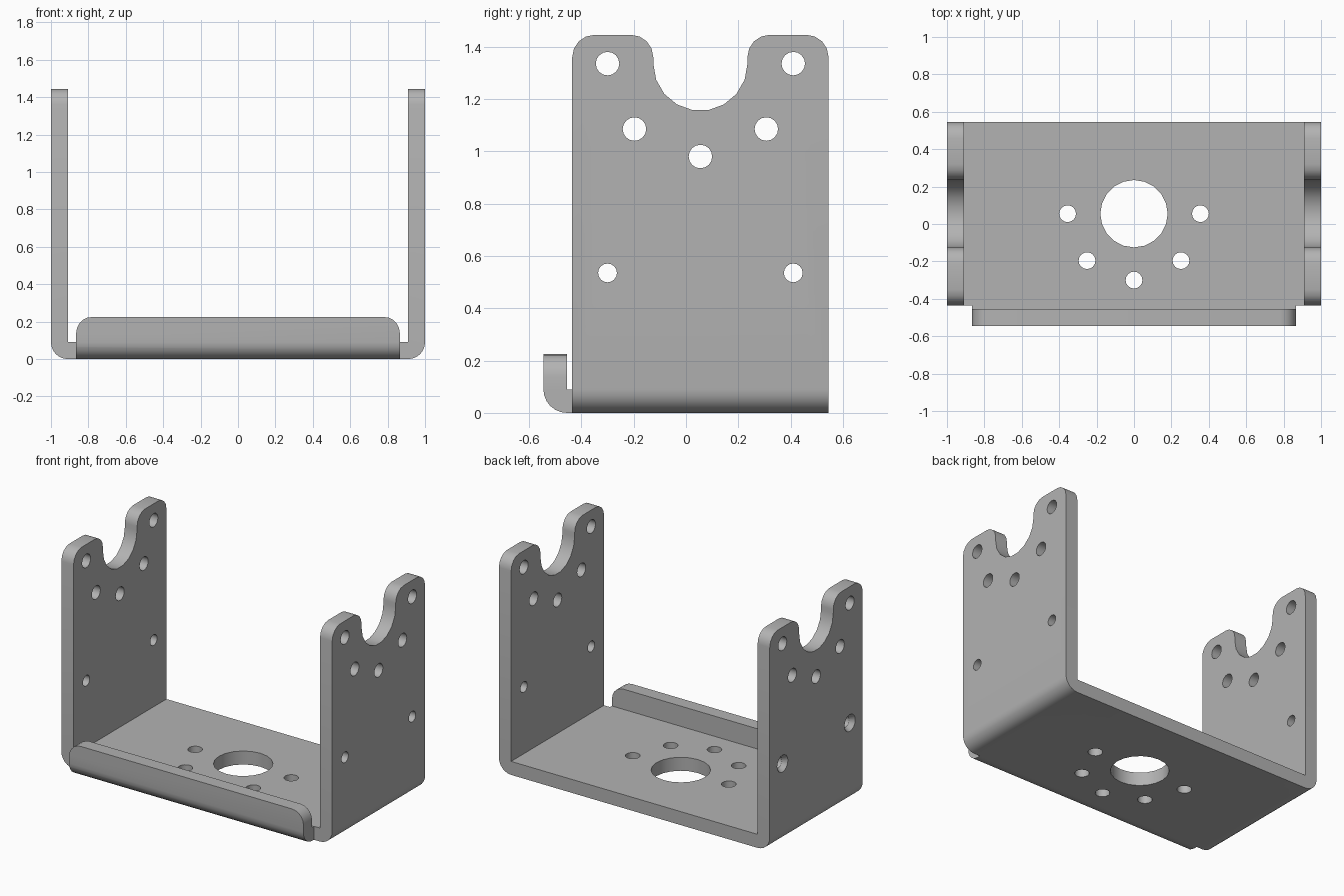
import bpy, bmesh
from math import sin, cos, pi

if "Cube" in bpy.data.objects:
    bpy.data.objects.remove(bpy.data.objects["Cube"])

steel = bpy.data.materials.new("plain grey steel")
steel.use_nodes = True
GREY = (0.45, 0.45, 0.45, 1)
steel.diffuse_color = GREY
steel.node_tree.nodes["Principled BSDF"].inputs["Base Color"].default_value = GREY

T = 0.09                      # sheet thickness and bend radius
FRONT, BACK, TOP = -0.435, 0.545, 1.445
MID = (FRONT + BACK) / 2


def arc(u, v, r, start, end, steps):
    """Points on an arc, angles in degrees."""
    angles = [(start + (end - start) * i / steps) * pi / 180 for i in range(steps + 1)]
    return [(u + r * cos(a), v + r * sin(a)) for a in angles]


def circle(u, v, r, sides):
    return arc(u, v, r, 0, 360, sides)[:-1]


def loft(name, axis, rings):
    """Solid through (position, outline) rings stacked along an axis."""
    place = {"x": lambda t, u, v: (t, u, v),
             "y": lambda t, u, v: (u, t, v),
             "z": lambda t, u, v: (u, v, t)}[axis]
    bm = bmesh.new()
    loops = [[bm.verts.new(place(t, u, v)) for u, v in outline] for t, outline in rings]
    bm.faces.new(loops[0])
    bm.faces.new(loops[-1])
    for low, high in zip(loops, loops[1:]):
        for i in range(len(low)):
            bm.faces.new((low[i - 1], low[i], high[i], high[i - 1]))
    bmesh.ops.recalc_face_normals(bm, faces=bm.faces)
    mesh = bpy.data.meshes.new(name)
    bm.to_mesh(mesh)
    bm.free()
    mesh.materials.append(steel)
    obj = bpy.data.objects.new(name, mesh)
    bpy.context.collection.objects.link(obj)
    return obj


def combine(target, tool, operation):
    """Apply a boolean and discard the tool."""
    mod = target.modifiers.new(operation, "BOOLEAN")
    mod.operation, mod.solver, mod.object = operation, "EXACT", tool
    bpy.context.view_layer.objects.active = target
    bpy.ops.object.modifier_apply(modifier=mod.name)
    bpy.data.objects.remove(tool)


# U-shaped channel, trimmed by the side outline with its rounded slot
section = (arc(-1 + T, T, T, 180, 270, 6) + arc(1 - T, T, T, 270, 360, 6)
           + [(1, 2), (1 - T, 2), (1 - T, T), (T - 1, T), (T - 1, 2), (-1, 2)])
bracket = loft("bracket", "y", [(-1, section), (1, section)])

R, SLOT, SLOT_Z = 0.085, 0.18, 1.335
side = ([(FRONT, -0.2), (BACK, -0.2)]
        + arc(BACK - R, TOP - R, R, 0, 90, 4)
        + arc(MID + SLOT + R, TOP - R, R, 90, 180, 4)
        + arc(MID, SLOT_Z, SLOT, 0, -180, 9)
        + arc(MID - SLOT - R, TOP - R, R, 0, 90, 4)
        + arc(FRONT + R, TOP - R, R, 90, 180, 4))
combine(bracket, loft("side_outline", "x", [(-2, side), (2, side)]), "INTERSECT")

# Upturned front lip with rounded top corners
LIP_W, LIP_H, LIP_Y = 0.865, 0.225, -0.545
bend = (arc(LIP_Y + T, T, T, 180, 270, 6)
        + [(FRONT + 0.04, 0), (FRONT + 0.04, T), (LIP_Y + T, T), (LIP_Y + T, 1), (LIP_Y, 1)])
lip = loft("front_lip", "x", [(-LIP_W, bend), (LIP_W, bend)])
face = ([(-LIP_W, -0.2), (LIP_W, -0.2)]
        + arc(LIP_W - R, LIP_H - R, R, 0, 90, 5)
        + arc(R - LIP_W, LIP_H - R, R, 90, 180, 5))
combine(lip, loft("lip_outline", "y", [(-1, face), (1, face)]), "INTERSECT")
combine(bracket, lip, "UNION")

# Holes through both side walls
upper = [(s * 0.355, 1.335) for s in (-1, 1)] + [(s * 0.252, 1.085) for s in (-1, 1)]
for dy, z in upper + [(0, 0.98)]:
    ring = circle(MID + dy, z, 0.045, 16)
    combine(bracket, loft("wall_hole", "x", [(-1.1, ring), (1.1, ring)]), "DIFFERENCE")

# Lower holes, countersunk on the outside of one wall
for s in (-1, 1):
    y = MID + s * 0.355
    wide, narrow = circle(y, 0.535, 0.06, 16), circle(y, 0.535, 0.036, 16)
    combine(bracket, loft("countersunk_hole", "x",
                          [(-1.005, wide), (-0.97, narrow), (1.1, narrow)]), "DIFFERENCE")

# Base: large centre hole and five small holes on a half ring
big = circle(0, MID, 0.18, 20)
combine(bracket, loft("centre_hole", "z", [(-0.1, big), (0.2, big)]), "DIFFERENCE")
for x, y in arc(0, MID, 0.355, 180, 360, 4):
    ring = circle(x, y, 0.045, 16)
    combine(bracket, loft("base_hole", "z", [(-0.1, ring), (0.2, ring)]), "DIFFERENCE")

# Smooth bends and bores, crisp edges
bpy.ops.object.select_all(action="DESELECT")
bracket.select_set(True)
bpy.context.view_layer.objects.active = bracket
bpy.ops.object.shade_smooth_by_angle(angle=pi / 6)
